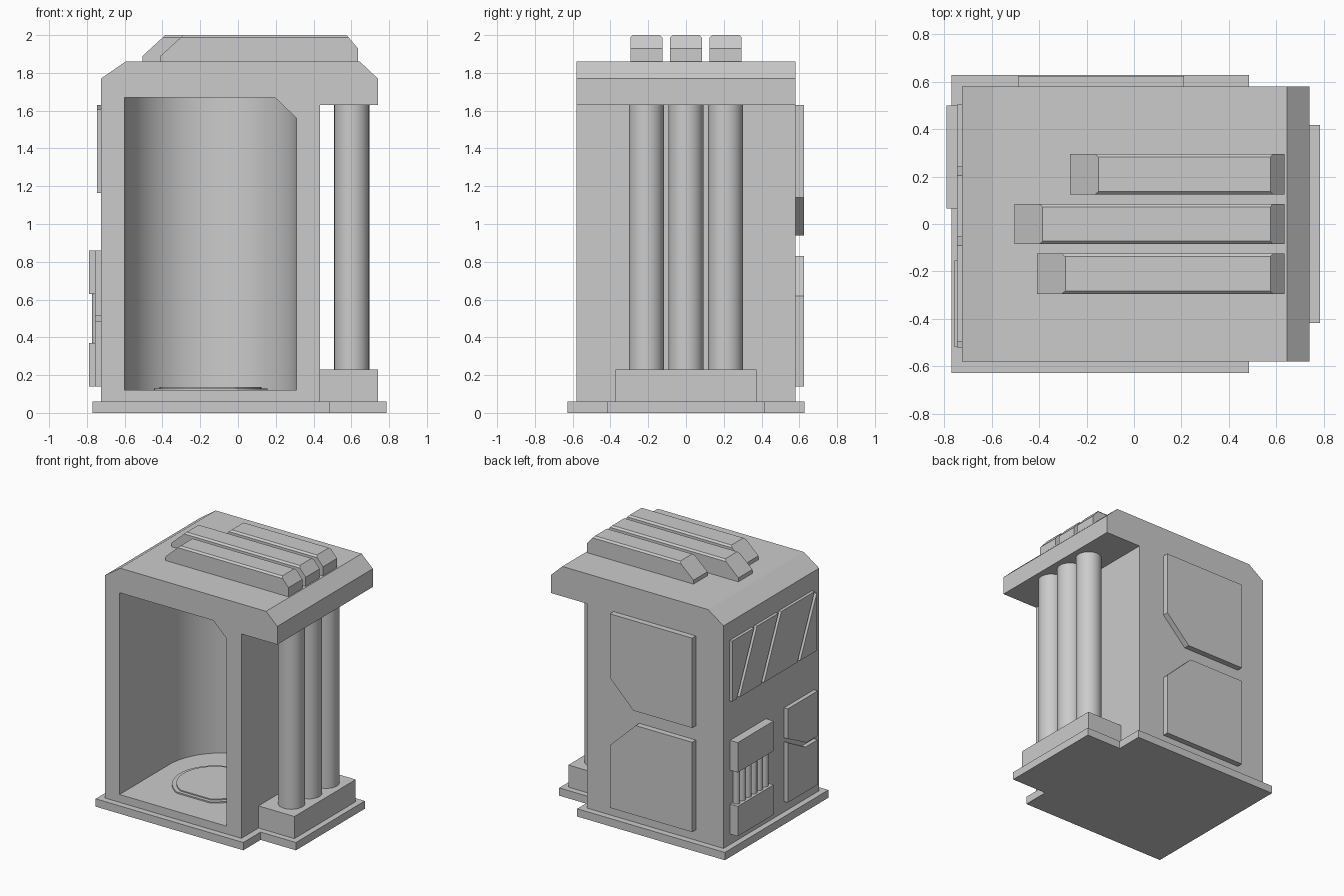
import bpy, bmesh, math
from mathutils import Vector

if "Cube" in bpy.data.objects:
    bpy.data.objects.remove(bpy.data.objects["Cube"])


def finish(name, bm, smooth=False):
    bmesh.ops.recalc_face_normals(bm, faces=bm.faces[:])
    me = bpy.data.meshes.new(name)
    bm.to_mesh(me)
    bm.free()
    ob = bpy.data.objects.new(name, me)
    bpy.context.collection.objects.link(ob)
    if smooth:
        smooth_by_angle(ob)
    return ob


def activate(ob):
    bpy.ops.object.select_all(action='DESELECT')
    ob.select_set(True)
    bpy.context.view_layer.objects.active = ob


def smooth_by_angle(ob):
    activate(ob)
    bpy.ops.object.shade_smooth_by_angle(angle=math.radians(30))


def prism_bm(profile, axis, lo, hi):
    """Extrude a 2D profile along an axis; profile uses the other two axes in order."""
    def place(p, t):
        c = list(p)
        c.insert('xyz'.index(axis), t)
        return c
    bm = bmesh.new()
    face = bm.faces.new([bm.verts.new(place(p, lo)) for p in profile])
    geo = bmesh.ops.extrude_face_region(bm, geom=[face])['geom']
    step = Vector(place((0, 0), hi - lo))
    bmesh.ops.translate(bm, vec=step, verts=[g for g in geo if isinstance(g, bmesh.types.BMVert)])
    return bm


def prism(name, profile, axis, lo, hi, smooth=False):
    return finish(name, prism_bm(profile, axis, lo, hi), smooth)


def box(name, x0, x1, y0, y1, z0, z1):
    return prism(name, [(x0, y0), (x1, y0), (x1, y1), (x0, y1)], 'z', z0, z1)


def pipe(name, x, y, r, z0, z1, n=32):
    pts = [(x + r * math.cos(2 * math.pi * i / n), y + r * math.sin(2 * math.pi * i / n))
           for i in range(n)]
    return prism(name, pts, 'z', z0, z1, True)


def arc(cx, cy, r, a0, a1, n):
    return [(cx + r * math.cos(math.radians(a0 + (a1 - a0) * i / n)),
             cy + r * math.sin(math.radians(a0 + (a1 - a0) * i / n))) for i in range(n + 1)]


# Base slab with a step toward the pipe side
prism('base_slab', [(-.77, -.628), (.485, -.628), (.485, -.418), (.785, -.418),
                    (.785, .418), (.485, .418), (.485, .628), (-.77, .628)], 'z', 0, .06)

# Booth body with overhanging roof, hollowed by a round-backed cavity
body = prism('booth_body', [(-.725, .06), (.435, .06), (.435, 1.63), (.74, 1.63), (.74, 1.77),
                            (.645, 1.86), (-.595, 1.86), (-.725, 1.77)], 'y', -.58, .58)
cutter = prism('cavity_cutter', [(-.6, -.8), (.31, -.8)] + arc(-.145, .02, .455, 0, 180, 40),
               'z', .12, 1.67)
cutter.hide_render = True
mod = body.modifiers.new('cavity', 'BOOLEAN')
mod.object = cutter
mod.solver = 'EXACT'
activate(body)
bpy.ops.object.modifier_apply(modifier='cavity')
bpy.data.objects.remove(cutter)
smooth_by_angle(body)

# Angled corner of the doorway
prism('doorway_corner', [(.195, 1.67), (.31, 1.56), (.31, 1.67)], 'y', -.58, -.52)

# Floor plate: flat-fronted disc with a raised rim
prism('floor_plate_rim', arc(-.145, -.07, .30, -62, 242, 40), 'z', .12, .13, True)
prism('floor_plate', arc(-.145, -.07, .27, -62, 242, 40), 'z', .12, .138, True)

# Side pipes on their plinth
box('pipe_plinth', .435, .74, -.372, .372, .06, .23)
for i in range(3):
    pipe(f'side_pipe_{i + 1}', .602, (i - 1) * .21, .093, .23, 1.63)

# Roof ridges with softened long top edges
for i, x0 in enumerate((-.41, -.505, -.27)):
    y = (i - 1) * .21
    bm = prism_bm([(x0, 1.86), (.635, 1.86), (.635, 1.93), (.575, 2), (x0 + .12, 2),
                   (x0, 1.89)], 'y', y - .085, y + .085)
    top = [e for e in bm.edges if all(v.co.z > 1.99 for v in e.verts)
           and abs(e.verts[0].co.y - e.verts[1].co.y) < .01]
    bmesh.ops.bevel(bm, geom=top, offset=.013, segments=1, affect='EDGES')
    finish(f'roof_ridge_{i + 1}', bm)

# Rear panels
prism('rear_panel_upper', [(-.49, 1.63), (.21, 1.63), (.21, 1.14), (.01, .94), (-.49, .94)],
      'y', .57, .625)
prism('rear_panel_lower', [(-.49, .14), (.21, .14), (.21, .62), (-.01, .83), (-.49, .83)],
      'y', .57, .625)

# Left side: slanted window strips
strips = [[(.505, 1.63), (.24, 1.63), (.45, 1.165), (.505, 1.165)],
          [(.205, 1.63), (-.055, 1.63), (.155, 1.165), (.415, 1.165)],
          [(-.09, 1.63), (-.495, 1.63), (-.285, 1.165), (.12, 1.165)],
          [(-.52, 1.605), (-.32, 1.165), (-.52, 1.165)]]
for i, s in enumerate(strips):
    prism(f'window_strip_{i + 1}', s, 'x', -.747, -.715)

# Left side: split access panels
prism('access_panel_upper', [(-.155, .86), (-.518, .86), (-.518, .515), (-.38, .515),
                             (-.155, .63)], 'x', -.757, -.715)
prism('access_panel_lower', [(-.155, .6), (-.37, .485), (-.518, .485), (-.518, .14),
                             (-.155, .14)], 'x', -.757, -.715)

# Left side: grille of vertical rods between two boxes
box('grille_box_upper', -.79, -.715, .065, .5, .63, .86)
box('grille_box_lower', -.79, -.715, .065, .5, .14, .37)
for i in range(6):
    pipe(f'grille_rod_{i + 1}', -.748, .11 + i * .069, .026, .37, .63, 16)
